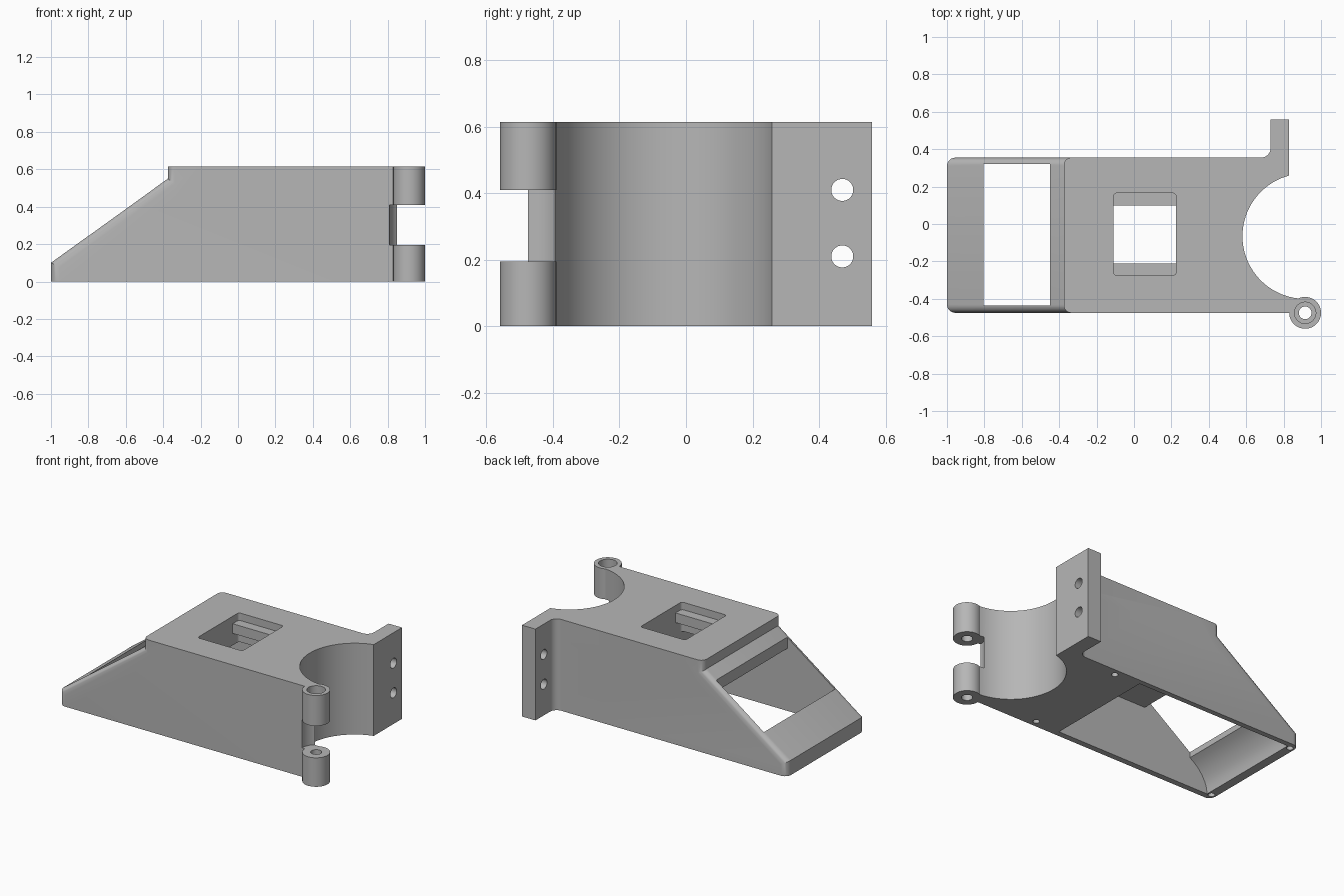
import bpy, bmesh, math
from mathutils import Vector

cube = bpy.data.objects.get("Cube")
if cube:
    bpy.data.objects.remove(cube, do_unlink=True)

grey = bpy.data.materials.new("plain_grey")
grey.use_nodes = True
COLOUR = (0.47, 0.47, 0.47, 1)
grey.diffuse_color = COLOUR
grey.node_tree.nodes["Principled BSDF"].inputs["Base Color"].default_value = COLOUR


def prism(name, points, axis, lo, hi, round_if=None, radius=0.04):
    """Extrude a 2D outline along an axis; optionally round chosen edges."""
    place = {"x": lambda p, t: (t, p[0], p[1]),
             "y": lambda p, t: (p[0], t, p[1]),
             "z": lambda p, t: (p[0], p[1], t)}[axis]
    bm = bmesh.new()
    face = bm.faces.new([bm.verts.new(place(p, lo)) for p in points])
    top = bmesh.ops.extrude_face_region(bm, geom=[face])["geom"]
    shift = Vector(place((0, 0), hi - lo))
    bmesh.ops.translate(bm, vec=shift, verts=[v for v in top if isinstance(v, bmesh.types.BMVert)])
    bmesh.ops.recalc_face_normals(bm, faces=bm.faces[:])
    if round_if:
        edges = [e for e in bm.edges if round_if(*[v.co for v in e.verts])]
        bmesh.ops.bevel(bm, geom=edges, offset=radius, segments=6, profile=0.5,
                        affect="EDGES", clamp_overlap=True)
    mesh = bpy.data.meshes.new(name)
    bm.to_mesh(mesh)
    bm.free()
    mesh.materials.append(grey)
    obj = bpy.data.objects.new(name, mesh)
    bpy.context.collection.objects.link(obj)
    return obj


def rect(x0, x1, y0, y1):
    return [(x0, y0), (x1, y0), (x1, y1), (x0, y1)]


def circle(cx, cy, r, n=64):
    return [(cx + r * math.cos(2 * math.pi * i / n), cy + r * math.sin(2 * math.pi * i / n))
            for i in range(n)]


def combine(target, other, operation):
    """Apply a boolean and remove the helper."""
    other.hide_render = True
    mod = target.modifiers.new("boolean", "BOOLEAN")
    mod.operation = operation
    mod.solver = "EXACT"
    mod.object = other
    bpy.ops.object.select_all(action="DESELECT")
    bpy.context.view_layer.objects.active = target
    target.select_set(True)
    bpy.ops.object.modifier_apply(modifier=mod.name)
    bpy.data.objects.remove(other, do_unlink=True)


H = 0.615
FRONT, BACK = -0.475, 0.355
HINGE = (0.915, -0.475)


def add(*args, **kw):
    combine(body, prism(*args, **kw), "UNION")


def cut(*args, **kw):
    combine(body, prism(*args, **kw), "DIFFERENCE")


# Wedge body with rounded nose corners and slope edges
def nose_edge(a, b):
    along = abs(a.y - b.y) < 0.001
    return along and min(a.x, b.x) < -0.9 and max(a.x, b.x) < 0


body = prism("bracket_body", [(-1, 0), (0.83, 0), (0.83, H), (-0.285, H), (-1, 0.1)],
             "y", FRONT, BACK, nose_edge, 0.045)

# Raised top block with rounded step corners
add("top_block", rect(-0.375, 0.83, FRONT, BACK), "z", 0.45, H,
    round_if=lambda a, b: max(a.x, b.x) < -0.3 and abs(a.z - b.z) > 0.1)

# Mounting flange with a filleted root, and the neck of the hinge
fillet = [(0.68 + 0.05 * math.cos(t), 0.405 + 0.05 * math.sin(t))
          for t in [-math.pi / 2 * i / 8 for i in range(9)]]
add("flange", [(0.83, 0.2), (0.83, 0.56), (0.73, 0.56)] + fillet + [(0.68, 0.2)], "z", 0, H)
add("hinge_neck", rect(0.78, HINGE[0], FRONT, -0.385), "z", 0, H)

# Round saddle and the gap between the hinge barrels
cut("saddle", circle(0.915, -0.065, 0.335, 128), "z", -0.1, 0.8)
cut("hinge_gap", circle(*HINGE, 0.105), "z", 0.195, 0.41)

# Hinge barrels with pin hole and counterbore
for lo, hi in ((0, 0.195), (0.41, H)):
    add("barrel", circle(*HINGE, 0.085), "z", lo, hi)
cut("pin_hole", circle(*HINGE, 0.034), "z", -0.1, 0.8)
cut("counterbore", circle(*HINGE, 0.057), "z", H - 0.1, 0.8)

# Flange bolt holes
for z in (0.21, 0.41):
    cut("bolt_hole", circle(0.47, z, 0.033, 48), "x", 0.6, 1)

# Hollow underside with a curved nose, and the window in the slope
cut("cavity", [(0.225, -0.1), (0.225, 0.42), (-0.5, 0.42), (-0.8, 0.205), (-0.835, 0.183),
               (-0.87, 0.153), (-0.9, 0.117), (-0.922, 0.078), (-0.936, 0.04),
               (-0.94, 0), (-0.94, -0.1)], "y", -0.435, 0.32)
cut("slope_window", rect(-0.805, -0.45, -0.435, 0.32), "z", 0.1, 0.8)

# Shaft through the top
cut("shaft", rect(-0.11, 0.225, -0.275, 0.165), "z", 0.38, 0.8,
    round_if=lambda a, b: abs(a.z - b.z) > 0.1, radius=0.018)

# Screw holes in the bottom rim
for x in (-0.968, 0.41):
    for y in (-0.428, 0.308):
        cut("screw_hole", circle(x, y, 0.021, 24), "z", -0.1, 0.07)

# Retaining rails inside the shaft
rails = [prism("front_rail", rect(-0.115, 0.23, -0.28, -0.21), "z", 0.5, 0.565),
         prism("back_rail", rect(-0.115, 0.23, 0.1, 0.17), "z", 0.5, 0.565)]

bpy.ops.object.select_all(action="DESELECT")
for obj in [body] + rails:
    obj.select_set(True)
bpy.context.view_layer.objects.active = body
bpy.ops.object.shade_smooth_by_angle(angle=math.radians(30))
